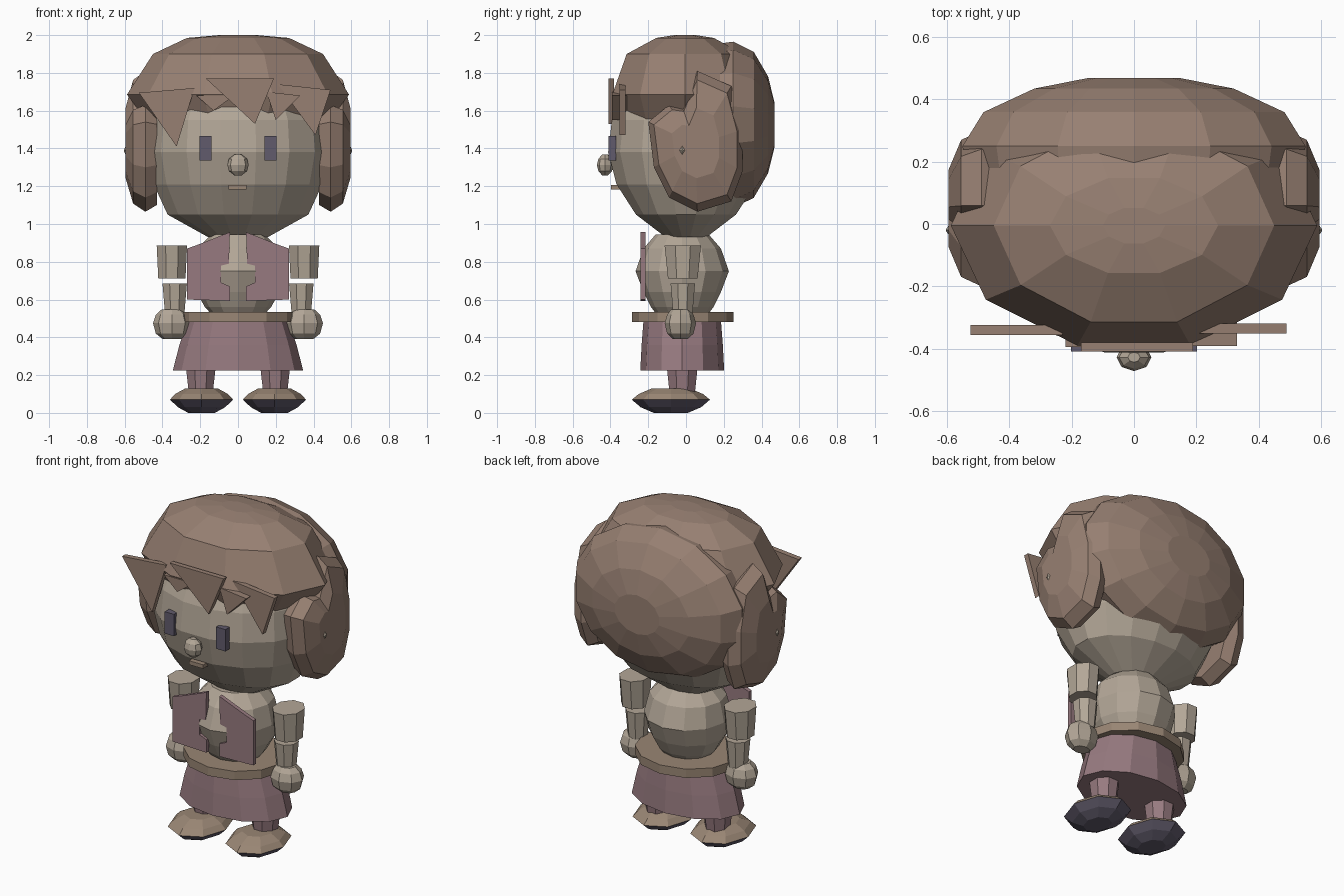
import bpy, bmesh, math
from mathutils import Vector


def material(name, rgb):
    m = bpy.data.materials.new(name)
    m.diffuse_color = (*rgb, 1)
    return m


SKIN = material("skin", (0.45, 0.385, 0.31))
HAIR = material("brown_hair", (0.31, 0.215, 0.168))
TAN = material("tan_leather", (0.32, 0.238, 0.175))
PLUM = material("plum_cloth", (0.31, 0.195, 0.215))
DARK = material("dark_slate", (0.12, 0.105, 0.15))


def loft(name, rings, mat):
    """Skin a list of equal-length point rings and close both ends."""
    bm = bmesh.new()
    loops = [[bm.verts.new(p) for p in r] for r in rings]
    n = len(loops[0])
    for a, b in zip(loops, loops[1:]):
        for i in range(n):
            j = (i + 1) % n
            bm.faces.new((a[i], a[j], b[j], b[i]))
    bm.faces.new(loops[0][::-1])
    bm.faces.new(loops[-1])
    bmesh.ops.recalc_face_normals(bm, faces=bm.faces[:])
    me = bpy.data.meshes.new(name)
    bm.to_mesh(me)
    bm.free()
    me.materials.append(mat)
    ob = bpy.data.objects.new(name, me)
    bpy.context.collection.objects.link(ob)
    return ob


def lathe(name, levels, n, mat, x=0.0, y=0.0, phase=0.0):
    """Stack of elliptical rings; each level is (z, rx, ry)."""
    rings = []
    for z, rx, ry in levels:
        angles = [math.tau * (i + phase) / n for i in range(n)]
        rings.append([(x + rx * math.cos(a), y + ry * math.sin(a), z) for a in angles])
    return loft(name, rings, mat)


def plate(name, pts, y0, y1, mat):
    """Flat x/z outline given thickness in y."""
    return loft(name, [[(x, y, z) for x, z in pts] for y in (y0, y1)], mat)


def box(x0, x1, z0, z1):
    return [(x0, z0), (x1, z0), (x1, z1), (x0, z1)]


# head
lathe("head", [(0.93, 0.16, 0.11), (1.05, 0.38, 0.27), (1.21, 0.455, 0.375),
               (1.38, 0.49, 0.42), (1.55, 0.475, 0.40), (1.70, 0.40, 0.34),
               (1.82, 0.25, 0.20)], 16, SKIN, phase=0.5)

# hair cap, narrowing below its widest ring so the face emerges
lathe("hair_cap", [(1.50, 0.45, 0.33), (1.685, 0.588, 0.405), (1.90, 0.45, 0.325),
                   (1.985, 0.27, 0.16), (2.0, 0.10, 0.06)], 10, HAIR, y=-0.005)

# rounded hair mass on the back of the head
back = []
for y, s in [(0.15, 0.97), (0.25, 1.0)] + [
        (0.25 + 0.227 * math.sin(t), math.cos(t)) for t in (0.5, 0.95, 1.3)]:
    back.append([(0.565 * s * math.cos(math.tau * (i + 0.5) / 14), y,
                  1.525 + 0.44 * s * math.sin(math.tau * (i + 0.5) / 14)) for i in range(14)])
loft("back_hair", back, HAIR)

# side locks and ear tips
outline = [(-0.2, 1.54), (-0.09, 1.63), (-0.02, 1.62), (0.06, 1.81), (0.24, 1.73),
           (0.30, 1.50), (0.30, 1.28), (0.24, 1.12), (0.06, 1.065), (-0.09, 1.14),
           (-0.17, 1.30)]
for side, label in ((-1, "left"), (1, "right")):
    rings = []
    for x, s in ((0.43, 0.9), (0.49, 1.0), (0.555, 0.88), (0.595, 0.5)):
        rings.append([(side * x, 0.05 + (y - 0.05) * s, 1.42 + (z - 1.42) * s)
                      for y, z in outline])
    loft(label + "_side_lock", rings, HAIR)
    loft(label + "_ear_tip", [[(side * x, -0.02 + s * math.cos(a), 1.39 + 1.5 * s * math.sin(a))
                               for a in (0, math.pi / 2, math.pi, -math.pi / 2)]
                              for x, s in ((0.55, 0.075), (0.603, 0.004))], SKIN)

# pointed fringe
plate("fringe_middle", [(-0.17, 1.77), (0.19, 1.77), (0.09, 1.53)], -0.41, -0.38, HAIR)
plate("fringe_left", [(-0.525, 1.695), (-0.23, 1.72), (-0.325, 1.41)], -0.357, -0.325, HAIR)
plate("fringe_right", [(0.21, 1.74), (0.49, 1.71), (0.41, 1.47)], -0.352, -0.32, HAIR)
# small hair points tucked under the fringe
plate("temple_point_left", [(-0.22, 1.68), (-0.02, 1.68), (-0.13, 1.60)], -0.395, -0.33, HAIR)
plate("temple_point_right", [(0.15, 1.70), (0.33, 1.68), (0.20, 1.55)], -0.392, -0.31, HAIR)

# face
for side, label in ((-1, "left"), (1, "right")):
    cx = side * 0.172
    plate(label + "_eye", box(cx - 0.031, cx + 0.031, 1.335, 1.467), -0.41, -0.37, DARK)
plate("mouth", box(-0.05, 0.045, 1.183, 1.207), -0.397, -0.35, TAN)
lathe("nose", [(1.258, 0.02, 0.016), (1.28, 0.048, 0.036), (1.312, 0.056, 0.044),
               (1.345, 0.048, 0.036), (1.367, 0.02, 0.016)], 8, SKIN, y=-0.428)

# torso
lathe("torso", [(0.50, 0.12, 0.12), (0.56, 0.175, 0.165), (0.64, 0.22, 0.205),
                (0.75, 0.24, 0.247), (0.87, 0.215, 0.205), (0.945, 0.14, 0.14)],
      12, SKIN, y=-0.02, phase=0.0)

# open vest fronts
for side, label in ((-1, "left"), (1, "right")):
    pts = [(0.27, 0.60), (0.27, 0.87), (0.20, 0.895), (0.043, 0.957), (0.048, 0.79),
           (0.09, 0.78), (0.09, 0.69), (0.043, 0.67), (0.043, 0.593)]
    plate(label + "_vest_front", [(side * x, z) for x, z in pts], -0.24, -0.215, PLUM)

# belt and skirt
lathe("belt", [(0.482, 0.30, 0.268), (0.535, 0.30, 0.268)], 12, TAN, y=-0.017)
lathe("skirt", [(0.225, 0.345, 0.222), (0.36, 0.31, 0.215), (0.49, 0.265, 0.205)],
      12, PLUM, y=-0.02)

# arms, hands, legs and shoes
for side, label in ((-1, "left"), (1, "right")):
    lathe(label + "_upper_arm", [(0.712, 0.078, 0.085), (0.885, 0.087, 0.104)], 8, SKIN,
          x=side * 0.35, y=-0.017, phase=0.5)
    lathe(label + "_forearm", [(0.52, 0.055, 0.055), (0.685, 0.07, 0.07)], 8, SKIN,
          x=side * 0.335, y=-0.017, phase=0.5)
    lathe(label + "_hand", [(0.392, 0.05, 0.04), (0.42, 0.085, 0.07), (0.475, 0.10, 0.083),
                            (0.52, 0.085, 0.07), (0.547, 0.055, 0.05)], 8, SKIN,
          x=side * 0.35, y=-0.03)
    lathe(label + "_leg", [(0.10, 0.068, 0.072), (0.24, 0.085, 0.088)], 8, PLUM,
          x=side * 0.197, y=-0.02, phase=0.5)
    lathe(label + "_shoe_upper", [(0.07, 0.167, 0.207), (0.10, 0.14, 0.17), (0.13, 0.085, 0.10)],
          8, TAN, x=side * 0.193, y=-0.08)
    lathe(label + "_shoe_sole", [(0.0, 0.07, 0.09), (0.03, 0.125, 0.16), (0.07, 0.167, 0.207)],
          8, DARK, x=side * 0.193, y=-0.08)
